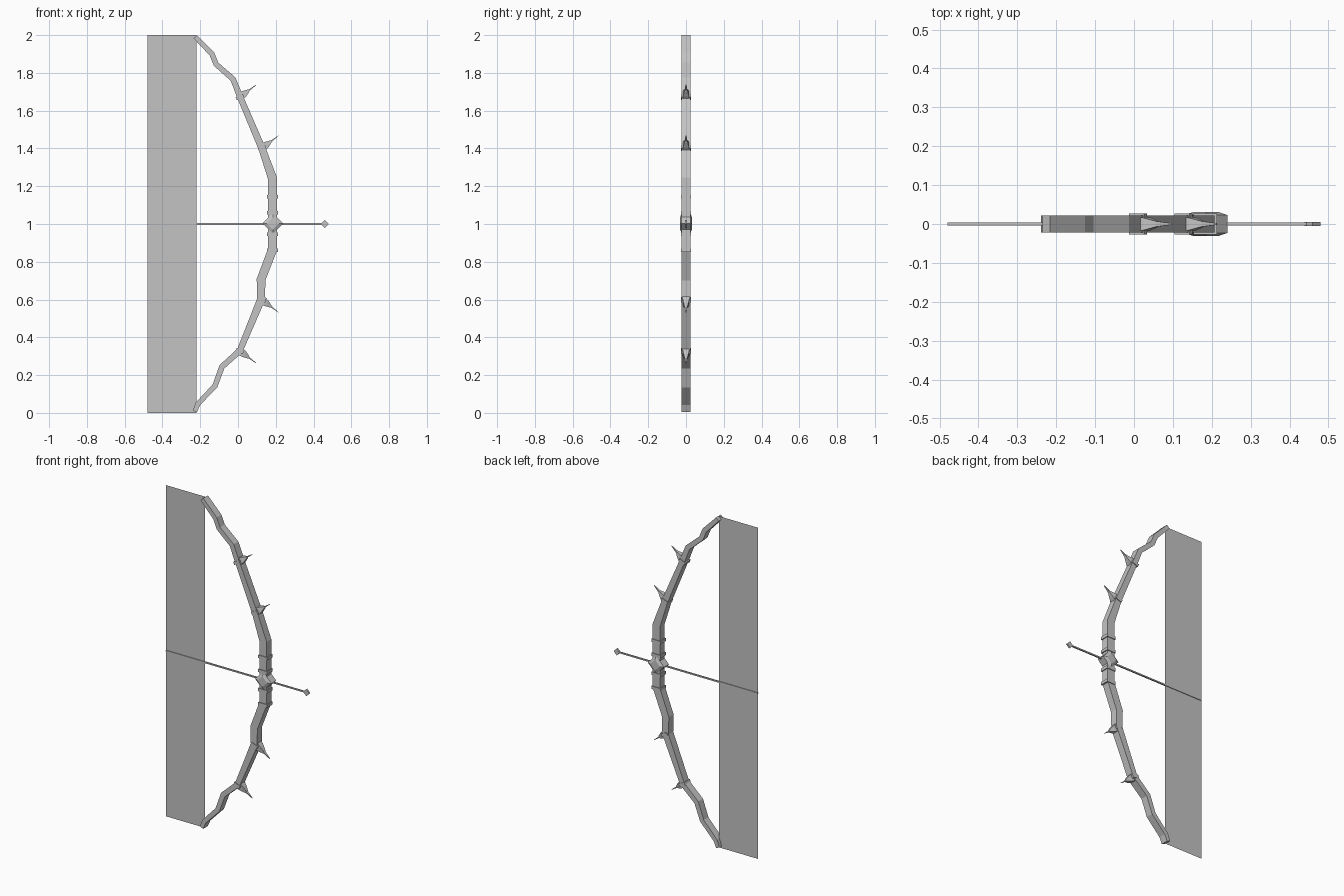
import bpy, bmesh, math
from mathutils import Vector, Matrix

if "Cube" in bpy.data.objects:
    bpy.data.objects.remove(bpy.data.objects["Cube"])

grey = bpy.data.materials.new("plain grey")
grey.diffuse_color = (0.55, 0.55, 0.55, 1)
grey.use_nodes = True
grey.node_tree.nodes["Principled BSDF"].inputs["Base Color"].default_value = grey.diffuse_color

def finish(bm, name):
    bmesh.ops.recalc_face_normals(bm, faces=bm.faces)
    me = bpy.data.meshes.new(name)
    bm.to_mesh(me)
    bm.free()
    me.materials.append(grey)
    ob = bpy.data.objects.new(name, me)
    bpy.context.collection.objects.link(ob)
    return ob

def loft(name, rings):
    """Bridge a row of four-cornered rings and cap both ends."""
    bm = bmesh.new()
    vs = [[bm.verts.new(p) for p in r] for r in rings]
    for a, b in zip(vs, vs[1:]):
        for i in range(4):
            j = (i + 1) % 4
            bm.faces.new((a[i], a[j], b[j], b[i]))
    bm.faces.new(vs[0])
    bm.faces.new(vs[-1])
    return finish(bm, name)

def ring(c, n, hw, hy):
    """Rectangle at c, half width hw along n (in the xz plane), half depth hy."""
    n = n * hw
    y = Vector((0, hy, 0))
    return [c + n + y, c - n + y, c - n - y, c + n - y]

def box(name, size, loc, turn=0):
    bm = bmesh.new()
    bmesh.ops.create_cube(bm, size=1, matrix=Matrix.Translation(loc)
                          @ Matrix.Rotation(turn, 4, 'Y') @ Matrix.Diagonal((*size, 1)))
    return finish(bm, name)

def taper(name, start, direction, profile):
    """Rectangular taper; profile rows are distance, half width, half depth."""
    d = direction.normalized()
    n = Vector((d.z, 0, -d.x))
    return loft(name, [ring(start + d * t, n, w, h) for t, w, h in profile])

# Bow stave: x, z, half width along the centre line
path = [(-.226, 1.992, .013), (-.138, 1.90, .014), (-.116, 1.846, .014),
        (-.026, 1.767, .015), (.01, 1.676, .016), (.127, 1.40, .019),
        (.183, 1.241, .024), (.183, .865, .024), (.122, .706, .023),
        (.122, .60, .021), (.01, .33, .016), (-.085, .244, .015),
        (-.122, .143, .014), (-.212, .048, .013), (-.228, .008, .012)]
pts = [Vector((x, 0, z)) for x, z, w in path]
rings = []
for i, p in enumerate(pts):
    a = (p - pts[i - 1]).normalized() if i else (pts[1] - p).normalized()
    b = (pts[i + 1] - p).normalized() if i < len(pts) - 1 else a
    d = (a + b).normalized()
    n = Vector((-d.z, 0, d.x))
    r = ring(p, n, path[i][2] / max(d.dot(a), .5), .0225)
    for v in r:
        v.z = min(2, max(0, v.z))
    rings.append(r)
loft("bow_stave", rings)

# Grip bands
for i, z in enumerate((1.145, 1.06, .945, .86)):
    box(f"grip_band_{i+1}", (.060, .054, .018), (.183, 0, z))

# Diamond boss, thicker toward the middle
up = Vector((0, 0, 1))
bm = bmesh.new()
levels = []
for y, r in ((-.031, .032), (-.023, .055), (.023, .055), (.031, .032)):
    levels.append([(.185 + r, y, 1.003), (.185, y, 1.003 + r),
                   (.185 - r, y, 1.003), (.185, y, 1.003 - r)])
bm.free()
loft("grip_diamond", levels)

# Thorns with collars, mirrored above and below the grip
for side, s in (("upper", 1), ("lower", -1)):
    for k, (x, z) in enumerate(((.010, .672), (.127, .402))):
        base = Vector((x, 0, 1 + s * z))
        along = Vector((.39, 0, -.92 * s))
        taper(f"{side}_collar_{k+1}", base - along * .009, along,
              [(0, .021, .027), (.018, .021, .027)])
        out = Vector((.80, 0, .60 * s))
        taper(f"{side}_thorn_{k+1}", base, out,
              [(0, .024, .019), (.030, .017, .016), (.055, .008, .009),
               (.062, .004, .007), (.108, .001, .002)])

# Arrow
box("arrow_shaft", (.94, .008, .008), (-.01, 0, 1))
box("arrow_head", (.029, .010, .029), (.4595, 0, 1), math.pi / 4)

# Flat string sheet
bm = bmesh.new()
bm.faces.new([bm.verts.new((x, 0, z)) for x, z in
              ((-.48, 0), (-.22, 0), (-.22, 2), (-.48, 2))])
finish(bm, "string_sheet")
